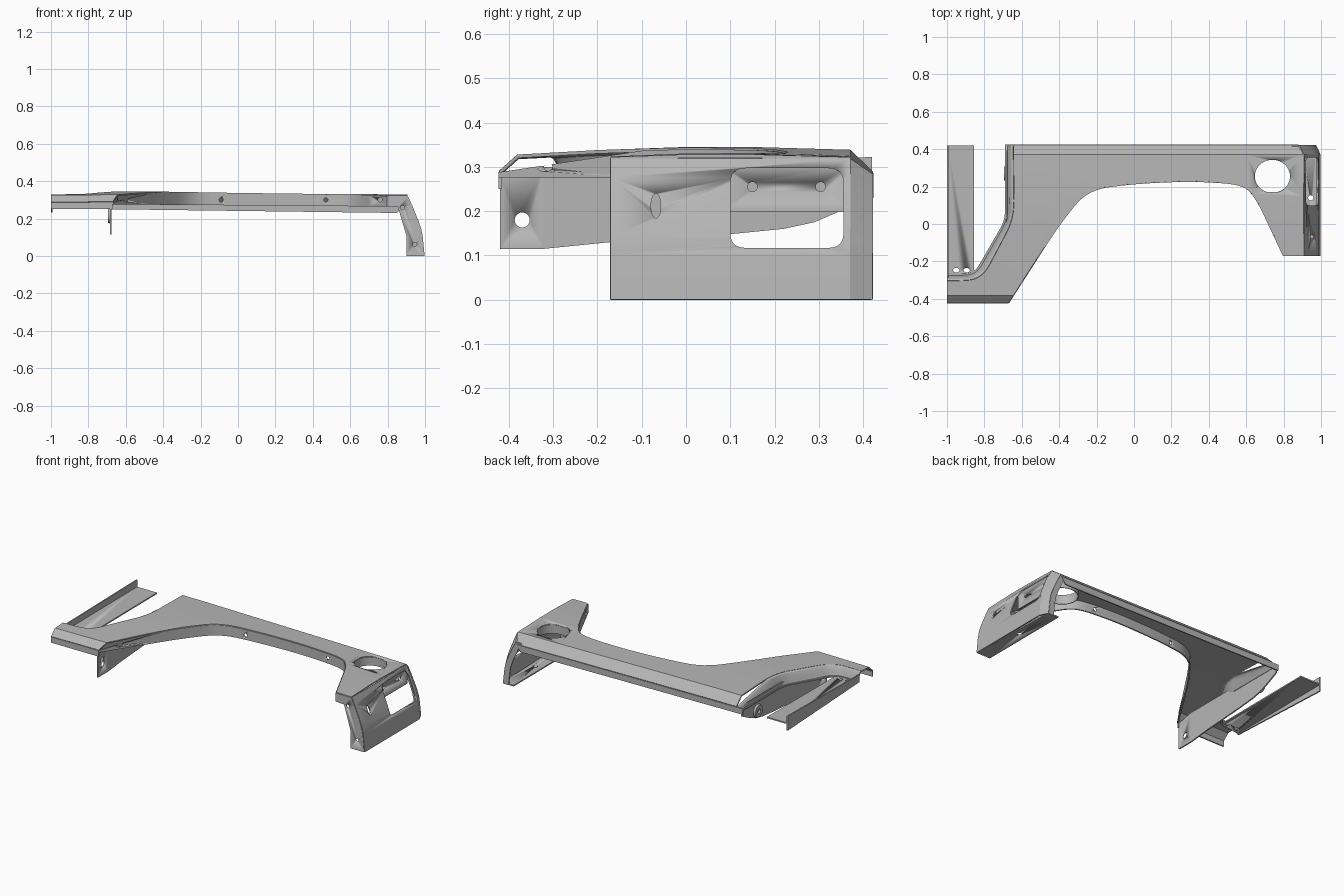
import bpy, bmesh, math
from mathutils import Vector

if "Cube" in bpy.data.objects:
    bpy.data.objects.remove(bpy.data.objects["Cube"], do_unlink=True)

grey = bpy.data.materials.new("bare_grey")
grey.use_nodes = True
COLOR = (0.47, 0.47, 0.47, 1)
grey.diffuse_color = COLOR
grey.node_tree.nodes["Principled BSDF"].inputs["Base Color"].default_value = COLOR
T = 0.008


def lerp_table(table, v):
    for (a, p), (b, q) in zip(table, table[1:]):
        if v <= b:
            return p + (q - p) * max(0, v - a) / (b - a)
    return table[-1][1]


CROWN = [(-.42, .288), (-.38, .324), (-.2, .334), (0, .341), (.15, .341), (.37, .335), (.42, .286)]


def skin_z(x, y):
    return lerp_table(CROWN, y) - 0.012 * max(0, x + 0.5) - 0.01 * max(0, -0.7 - x)


def fillet(points, radius, steps=6):
    """Round the inner corners of an open path."""
    pts = [Vector(p) for p in points]
    out = [pts[0]]
    for a, b, c in zip(pts, pts[1:], pts[2:]):
        p = b + (a - b).normalized() * min(radius, (a - b).length * .45)
        q = b + (c - b).normalized() * min(radius, (c - b).length * .45)
        for i in range(steps + 1):
            t = i / steps
            out.append(p * (1 - t) ** 2 + b * 2 * t * (1 - t) + q * t * t)
    return out + [pts[-1]]


def finish(name, bm, thick=T):
    bmesh.ops.recalc_face_normals(bm, faces=bm.faces)
    mesh = bpy.data.meshes.new(name)
    bm.to_mesh(mesh)
    bm.free()
    ob = bpy.data.objects.new(name, mesh)
    bpy.context.collection.objects.link(ob)
    mesh.materials.append(grey)
    bpy.ops.object.select_all(action='DESELECT')
    ob.select_set(True)
    bpy.context.view_layer.objects.active = ob
    if thick:
        mod = ob.modifiers.new("thickness", 'SOLIDIFY')
        mod.thickness, mod.offset = thick, 0
        bpy.ops.object.modifier_apply(modifier=mod.name)
    bpy.ops.object.shade_smooth_by_angle(angle=math.radians(25))
    return ob


def loft(name, rows, closed=False, thick=T):
    bm = bmesh.new()
    grid = [[bm.verts.new(p) for p in row] for row in rows]
    n = len(rows[0])
    for r, s in zip(grid, grid[1:]):
        for i in range(n if closed else n - 1):
            j = (i + 1) % n
            bm.faces.new((r[i], r[j], s[j], s[i]))
    return finish(name, bm, thick)


def sheet(name, points):
    bm = bmesh.new()
    bm.faces.new([bm.verts.new(p) for p in points])
    return finish(name, bm)


def cut(ob, center, axis, outline):
    """Cut a straight hole with a 2D outline through a part."""
    def place(u, v, w):
        p = {'X': (w, u, v), 'Y': (u, w, v), 'Z': (u, v, w)}[axis]
        return Vector(center) + Vector(p)
    bm = bmesh.new()
    face = bm.faces.new([bm.verts.new(place(u, v, -.07)) for u, v in outline])
    ext = bmesh.ops.extrude_face_region(bm, geom=[face])
    shift = place(0, 0, .14) - Vector(center)
    bmesh.ops.translate(bm, vec=shift, verts=[e for e in ext["geom"] if isinstance(e, bmesh.types.BMVert)])
    cutter = finish("cutter", bm, 0)
    cutter.hide_render = True
    bpy.context.view_layer.objects.active = ob
    mod = ob.modifiers.new("hole", 'BOOLEAN')
    mod.operation, mod.solver, mod.object = 'DIFFERENCE', 'EXACT', cutter
    bpy.ops.object.modifier_apply(modifier=mod.name)
    bpy.data.objects.remove(cutter, do_unlink=True)


def oval(rx, ry, n=24, low=-9):
    ring = [(rx * math.cos(i * math.tau / n), ry * math.sin(i * math.tau / n)) for i in range(n)]
    return [(u, max(v, low)) for u, v in ring]


# Plan curves: wheel arch, shoulder edge and ledge edge
arch = fillet([(-.67, -.42), (-.4, 0), (-.25, .185), (0, .218), (.3, .232), (.58, .215), (.655, .14), (.80, -.17)], .11)
shoulder = fillet([(-.645, .42), (-.64, .03), (-.815, -.3), (-1, -.305)], .09)
ledge = fillet([(-.69, .42), (-.69, .02), (-.855, -.265), (-1, -.265)], .05)

# Crowned top skin
outline = arch + [Vector(p) for p in ((.905, -.17), (.905, .37), (.88, .42))] + shoulder + [Vector((-1, -.42))]
bm = bmesh.new()
bm.faces.new([bm.verts.new((p.x, p.y, 0)) for p in outline])
planes = [((0, y, 0), (0, 1, 0)) for y, z in CROWN[1:-1]]
planes += [((x, 0, 0), (1, 0, 0)) for x in (-.7, -.5, -.2, .2, .6)]
for co, no in planes:
    bmesh.ops.bisect_plane(bm, geom=bm.verts[:] + bm.edges[:] + bm.faces[:], plane_co=co, plane_no=no)
bmesh.ops.triangulate(bm, faces=bm.faces)
for v in bm.verts:
    v.co.z = skin_z(v.co.x, v.co.y)
top_skin = finish("top_skin", bm)

# Round filler opening with a flat side and its collar
opening = oval(.096, .09, 40, -.085)
cut(top_skin, (.74, .255, .33), 'Z', opening)
loft("filler_collar", [[(.74 + u, .255 + v, z) for u, v in opening] for z in (.322, .27)], True, .004)

# Flange hanging from the wheel arch, with fastener holes
arch_flange = loft("arch_flange", [
    [(p.x, p.y, skin_z(p.x, p.y)) for p in arch],
    [(p.x, p.y, .276 - .008 * (p.x + .67)) for p in arch]])
for x, y in ((-.6, -.3), (-.09, .205), (.47, .225), (.76, -.09)):
    cut(arch_flange, (x, y, .3), 'Y', oval(.011, .011, 16))

# Shoulder rolling down to the inner ledge
rows = []
for t, drop in ((0, 0), (.2, .08), (.4, .35), (.55, .75), (.7, 1), (1, 1)):
    row = []
    for a, b in zip(shoulder, ledge):
        p, top = a.lerp(b, t), skin_z(a.x, a.y)
        row.append((p.x, p.y, top + (min(top, .275) - top) * drop))
    rows.append(row)
loft("shoulder_step", rows)

# Rear and front lips
loft("rear_lip", [[(-.69, .42, .286), (.88, .42, .27)], [(-.69, .42, .25), (.85, .42, .23)]])
loft("front_lip", [[(-1, -.42, .286), (-.67, -.42, .288)], [(-1, -.42, .25), (-.67, -.42, .25)]])

# Tapering vertical rib under the narrow end
low = [(-.42, .115), (-.32, .115), (-.17, .13), (.1, .148), (.22, .16), (.29, .175), (.36, .205), (.42, .235)]
rib = loft("hanging_rib", [
    [(-.68, y, min(.3, skin_z(-.68, y) - .01)) for y, z in low],
    [(-.68, y, z) for y, z in low]])
cut(rib, (-.68, -.37, .18), 'X', oval(.017, .017))

# Round boss on the rib
loft("rib_boss", [[(x, .27 + u, .215 + v) for u, v in oval(r, r)]
                  for x, r in ((-.682, .04), (-.695, .036), (-.695, .016), (-.68, .016))], True, .003)

# Inner support strip: floor and tapered wall
strip = loft("strip_floor", [[(-.996, y, z) for y, z in ((-.285, .272), (.42, .275))],
                             [(-.855, y, z) for y, z in ((-.265, .272), (.42, .275))]])
for x in (-.95, -.895):
    cut(strip, (x, -.247, .272), 'Z', oval(.017, .012))
loft("strip_wall", [[(-.996, -.29, .312), (-.996, .42, .322)], [(-.996, -.29, .265), (-.996, .42, .232)]])

# Folded end panel with chamfered rear corner
side = [(.905, .317), (.925, .275), (.962, .185), (.977, .14), (.984, .1), (.994, 0)]
rows = [[(x, y, z) for x, z in side] for y in (-.17, .37)]
rows.append([(x - .024, .42, z * .89) for x, z in side])
end_panel = loft("end_panel", rows)
window = fillet([(0, -.09), (.128, -.09), (.128, .09), (-.128, .09), (-.128, -.09), (0, -.09)], .035)[:-1]
cut(end_panel, (.96, .228, .207), 'X', window)
cut(end_panel, (.96, -.068, .212), 'X', oval(.011, .028))

# Flanges closing the end panel
end_front = sheet("end_front_flange", [(x, -.168, z) for x, z in
                  [(.80, .318)] + side + [(.9, 0), (.9, .11), (.855, .262), (.80, .265)]])
for x, z in ((.945, .062), (.88, .258)):
    cut(end_front, (x, -.168, z), 'Y', oval(.011, .011, 16))
loft("end_rear_flange", [[(x - .024 - d, .418, z * .89) for x, z in side] for d in (0, .035)])
end_lip = loft("end_bottom_lip", [[(.9, -.17, .004), (.9, .42, .004)],
                                  [(.992, -.17, .004), (.975, .42, .004)]])
cut(end_lip, (.945, .14, .004), 'Z', oval(.014, .014, 16))

# Upright plate behind the window
backing = loft("window_backing", [[(.905, .08, z), (.905, .38, z)] for z in (.305, .198)])
for y in (.15, .304):
    cut(backing, (.905, y, .255), 'X', oval(.011, .011, 16))
